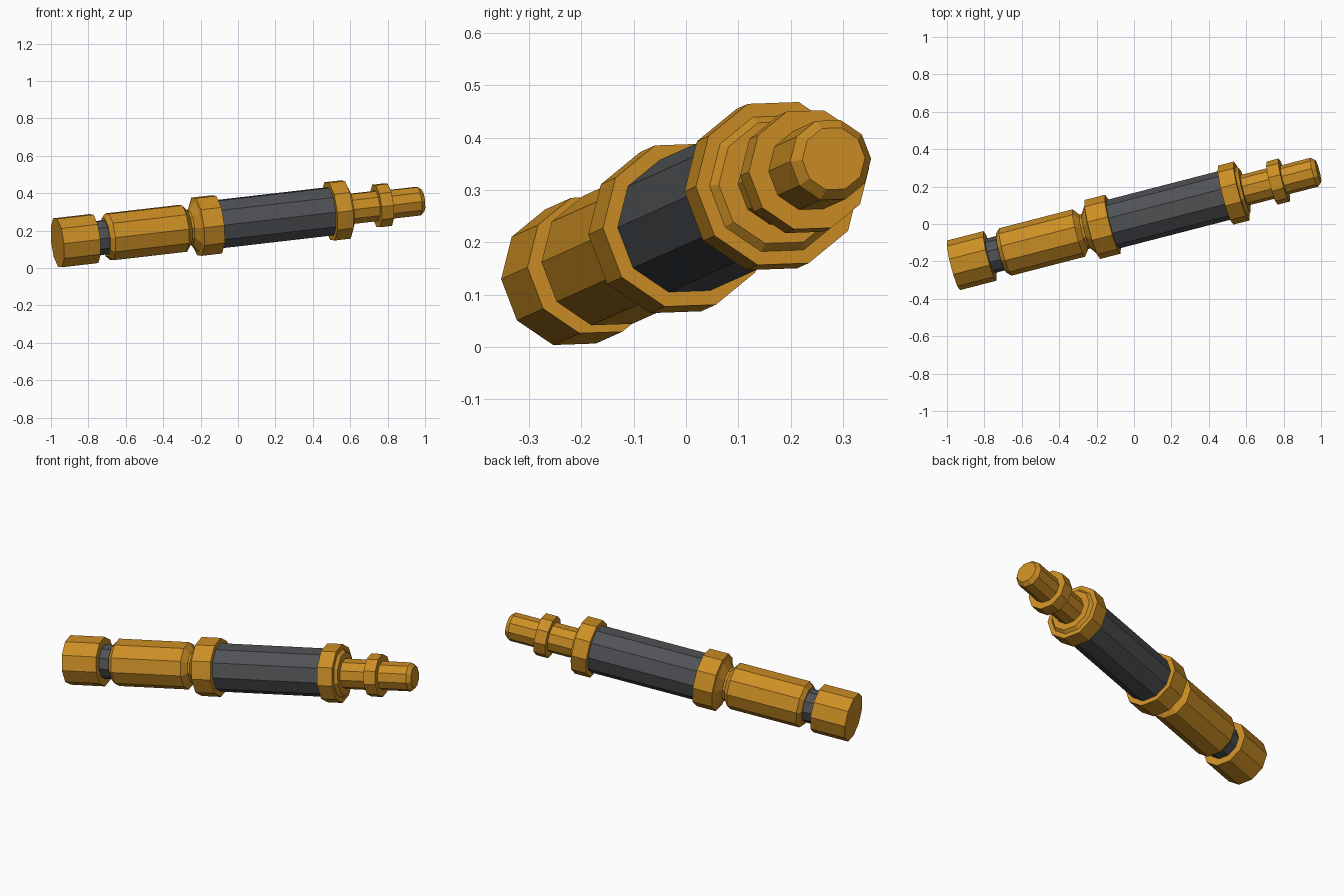
import bpy, bmesh, math
from mathutils import Matrix, Vector

cube = bpy.data.objects.get("Cube")
if cube:
    bpy.data.objects.remove(cube, do_unlink=True)

SIDES = 10
ROLL = math.radians(2)

# Tilted centre line shared by every part
direction = Vector((1, 0.258, 0.1155)).normalized()
across = Vector((0, 0, 1)).cross(direction).normalized()
upward = direction.cross(across)
frame = Matrix((across, upward, direction)).transposed().to_4x4()
frame.translation = (0, 0.028, 0.246)


def make_material(name, color):
    mat = bpy.data.materials.new(name)
    mat.use_nodes = True
    mat.diffuse_color = (*color, 1)
    mat.node_tree.nodes["Principled BSDF"].inputs["Base Color"].default_value = (*color, 1)
    return mat


gold = make_material("gold", (0.60, 0.27, 0.018))
charcoal = make_material("charcoal", (0.08, 0.084, 0.092))


def turned_part(name, mat, profile):
    """Ten-sided solid from (x on the centre line, radius) pairs."""
    bm = bmesh.new()
    rings = []
    for x, radius in profile:
        ring = []
        for i in range(SIDES):
            a = ROLL + math.tau * i / SIDES
            local = Vector((radius * math.cos(a), radius * math.sin(a), x / direction.x))
            ring.append(bm.verts.new(local))
        rings.append(ring)
    for low, high in zip(rings, rings[1:]):
        for i in range(SIDES):
            j = (i + 1) % SIDES
            bm.faces.new((low[i], low[j], high[j], high[i]))
    bm.faces.new(rings[0][::-1])
    bm.faces.new(rings[-1])
    mesh = bpy.data.meshes.new(name)
    bm.to_mesh(mesh)
    bm.free()
    mesh.materials.append(mat)
    obj = bpy.data.objects.new(name, mesh)
    obj.matrix_world = frame
    bpy.context.collection.objects.link(obj)


# Rear half: pommel, dark neck and barrel
turned_part("pommel", gold, [(-0.965, 0.137), (-0.77, 0.137)])
turned_part("neck", charcoal, [(-0.78, 0.095), (-0.69, 0.095)])
turned_part("barrel", gold, [(-0.71, 0.108), (-0.688, 0.131), (-0.295, 0.131),
                             (-0.268, 0.095), (-0.24, 0.095)])

# Dark grip between two collars
turned_part("rear_collar", gold, [(-0.256, 0.095), (-0.228, 0.14),
                                  (-0.222, 0.163), (-0.113, 0.163)])
turned_part("grip", charcoal, [(-0.13, 0.134), (0.51, 0.134)])
turned_part("front_collar", gold, [(0.49, 0.163), (0.575, 0.163), (0.575, 0.136),
                                   (0.592, 0.122)])

# Narrow front shaft with a small collar and bevelled tip
turned_part("shaft", gold, [(0.58, 0.084), (0.76, 0.084)])
turned_part("small_collar", gold, [(0.738, 0.119), (0.803, 0.119)])
turned_part("tip", gold, [(0.78, 0.08), (0.963, 0.08), (0.985, 0.062)])
